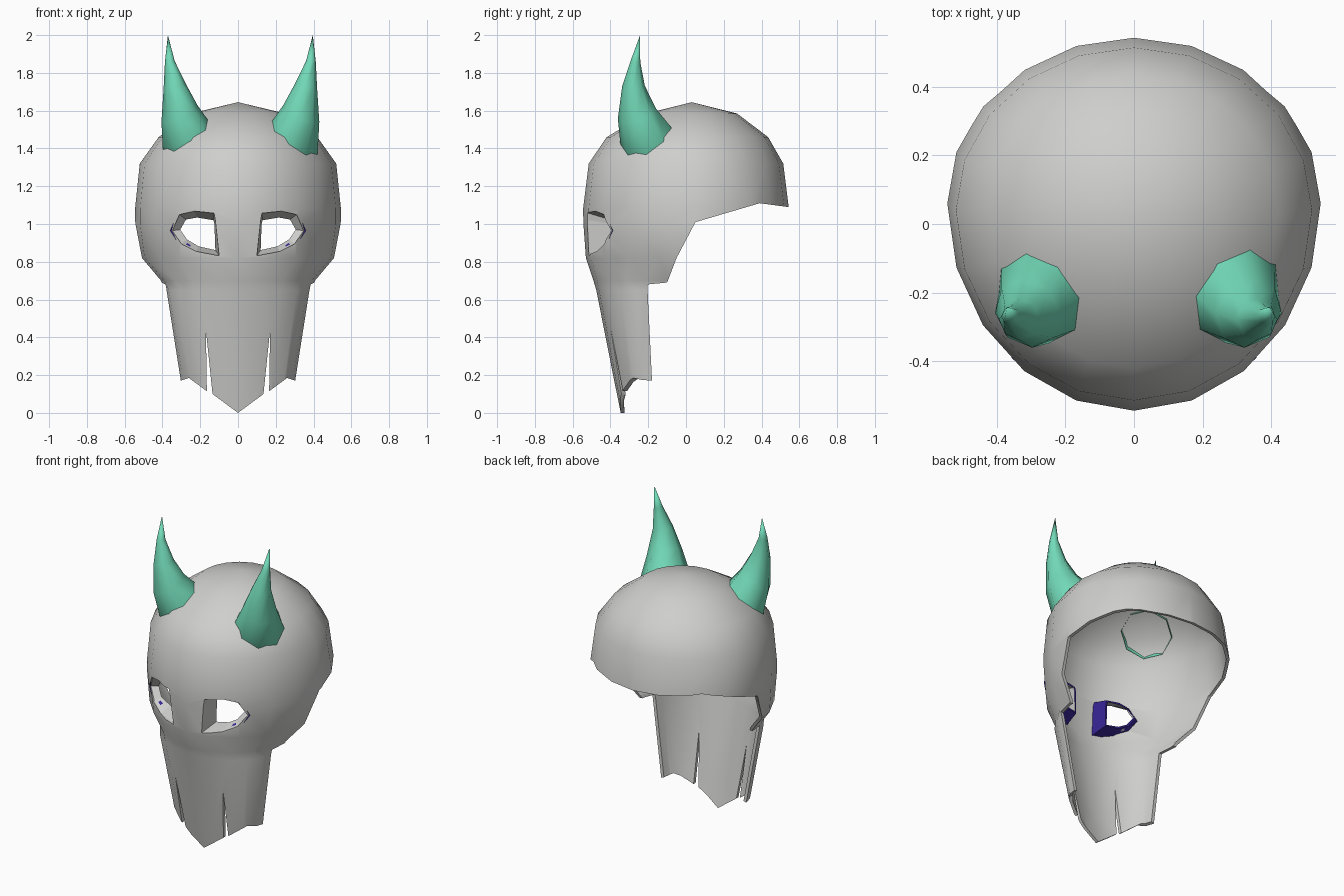
import bpy, bmesh, math
from mathutils import Vector

if "Cube" in bpy.data.objects:
    bpy.data.objects.remove(bpy.data.objects["Cube"])


def material(name, rgb):
    m = bpy.data.materials.new(name)
    m.diffuse_color = (*rgb, 1)
    m.use_nodes = True
    m.node_tree.nodes["Principled BSDF"].inputs["Base Color"].default_value = m.diffuse_color
    return m


BONE = material("bone_grey", (0.62, 0.62, 0.61))
TEAL = material("horn_teal", (0.17, 0.70, 0.48))
PURPLE = material("socket_purple", (0.04, 0.018, 0.30))


def make(name, verts, faces, mats, fix=True):
    mesh = bpy.data.meshes.new(name)
    mesh.from_pydata(verts, [], faces)
    if fix:
        bm = bmesh.new()
        bm.from_mesh(mesh)
        bmesh.ops.recalc_face_normals(bm, faces=bm.faces)
        bm.to_mesh(mesh)
        bm.free()
    for m in mats:
        mesh.materials.append(m)
    ob = bpy.data.objects.new(name, mesh)
    bpy.context.collection.objects.link(ob)
    return ob


def bridge(count, n):
    """Quads joining successive closed rings of n points."""
    return [(r * n + i, r * n + (i + 1) % n, (r + 1) * n + (i + 1) % n, (r + 1) * n + i)
            for r in range(count - 1) for i in range(n)]


def activate(ob):
    bpy.ops.object.select_all(action='DESELECT')
    ob.select_set(True)
    bpy.context.view_layer.objects.active = ob


def smooth(ob, deg):
    activate(ob)
    bpy.ops.object.shade_smooth_by_angle(angle=math.radians(deg))


def prism(name, pts, axis, lo, hi):
    """Extrude a 2D outline along x (pts are y,z) or y (pts are x,z)."""
    put = (lambda p, d: (d, p[0], p[1])) if axis == 'X' else (lambda p, d: (p[0], d, p[1]))
    n = len(pts)
    verts = [put(p, d) for d in (lo, hi) for p in pts]
    ob = make(name, verts, bridge(2, n) + [tuple(range(n)), tuple(range(n, 2 * n))], [BONE])
    ob.hide_render = True
    return ob


def cut(ob, cutter):
    activate(ob)
    mod = ob.modifiers.new("cut", 'BOOLEAN')
    mod.operation, mod.solver, mod.object = 'DIFFERENCE', 'EXACT', cutter
    bpy.ops.object.modifier_apply(modifier=mod.name)
    bpy.data.objects.remove(cutter)


# Mask rows: height, half width, front y, widest y, back y
ROWS = [(1.585, 0.25, -0.21, 0.03, 0.27), (1.46, 0.42, -0.42, 0.03, 0.435),
        (1.32, 0.52, -0.515, 0.04, 0.515), (1.08, 0.545, -0.545, 0.06, 0.545),
        (1.00, 0.545, -0.543, 0.06, 0.54), (0.82, 0.52, -0.53, 0.03, 0.50),
        (0.70, 0.41, -0.49, -0.08, 0.40), (0.65, 0.385, -0.475, -0.17, 0.20),
        (0.17, 0.305, -0.38, -0.17, 0.05), (-0.10, 0.26, -0.325, -0.17, 0.0)]
N = 20
verts = []
for z, a, yf, y0, yb in ROWS:
    for i in range(N):
        t = 2 * math.pi * i / N
        c = math.cos(t)
        verts.append((a * math.sin(t), y0 - c * ((y0 - yf) if c > 0 else (yb - y0)), z))
faces = bridge(len(ROWS), N)
verts.append((0, 0.03, 1.645))
faces += [(len(verts) - 1, (i + 1) % N, i) for i in range(N)]
mask = make("skull_mask", verts, faces, [BONE])
activate(mask)
shell = mask.modifiers.new("shell", 'SOLIDIFY')
shell.thickness, shell.offset = 0.02, -1
bpy.ops.object.modifier_apply(modifier="shell")

# Open back and cheek edge
cut(mask, prism("back_cutter", [(0.8, 1.09), (0.54, 1.09), (0.39, 1.11), (0.05, 1.01),
                                (-0.05, 0.82), (-0.10, 0.69), (-0.205, 0.68),
                                (-0.18, 0.17), (-0.18, -0.3), (0.8, -0.3)], 'X', -1, 1))
# Jagged lower edge with two slits
half = [(0.135, 0.10), (0.17, 0.44), (0.165, 0.115), (0.26, 0.185),
        (0.305, 0.17), (0.6, 0.17), (0.6, -0.3)]
cut(mask, prism("jaw_cutter", [(0, 0.0)] + half + [(-x, z) for x, z in reversed(half)],
                'Y', -0.9, 0.9))

# Eye openings: outline on the face and smaller outline at the inner end
EYE = [(0.10, 0.832), (0.12, 1.02), (0.127, 1.057), (0.23, 1.068), (0.31, 1.05),
       (0.347, 0.965), (0.30, 0.895), (0.22, 0.855)]
EYE_IN = [(0.12, 0.862), (0.125, 1.0), (0.13, 1.02), (0.216, 1.034), (0.275, 1.024),
          (0.306, 0.97), (0.27, 0.918), (0.21, 0.882)]


def front_y(x, z):
    for hi, lo in zip(ROWS, ROWS[1:]):
        if lo[0] <= z <= hi[0]:
            k = (z - lo[0]) / (hi[0] - lo[0])
            a, yf, y0 = (lo[j] + k * (hi[j] - lo[j]) for j in (1, 2, 3))
            return y0 - (y0 - yf) * math.sqrt(1 - (x / a) ** 2)


def grow(pts, d):
    c = Vector((sum(p[0] for p in pts), sum(p[1] for p in pts))) / len(pts)
    return [Vector(p) + (Vector(p) - c).normalized() * d for p in pts]


for side, s in (("right", 1), ("left", -1)):
    cut(mask, prism("eye_cutter", [(s * x, z) for x, z in EYE], 'Y', -0.9, -0.25))
    # Eye socket tube: grey lining, purple outside and inner rim
    start = [front_y(x, z) + 0.012 for x, z in EYE]
    end = [max(-0.392, y + 0.022) for y in start]
    n = len(EYE)
    rings = [(EYE, start), (EYE_IN, end), (grow(EYE_IN, 0.012), end), (grow(EYE, 0.012), start)]
    verts = [(s * p[0], y, p[1]) for pts, ys in rings for p, y in zip(pts, ys)]
    faces = bridge(4, n) + [(3 * n + i, 3 * n + (i + 1) % n, (i + 1) % n, i) for i in range(n)]
    socket = make(side + "_eye_socket", verts, faces, [BONE, PURPLE])
    for f in socket.data.polygons:
        f.material_index = 0 if f.index < n else 1

smooth(mask, 50)

# Horns: centre, direction and radius of each ring, ending in a point
SPINE = [((0.287, -0.20, 1.437), (0.53, -0.43, 0.73), 0.15),
         ((0.30, -0.21, 1.455), (0.53, -0.43, 0.73), 0.15),
         ((0.335, -0.26, 1.585), (0.40, -0.28, 0.87), 0.105),
         ((0.36, -0.278, 1.73), (0.20, -0.03, 1.0), 0.06),
         ((0.386, -0.268, 1.86), (0.10, 0.10, 1.0), 0.026)]
H = 8
for side, s, shift in (("right", 1, 0.0), ("left", -1, 0.025)):
    verts = []
    for c, d, r in SPINE:
        d = Vector(d).normalized()
        u = Vector((0, 1, 0)).cross(d).normalized()
        v = d.cross(u)
        for i in range(H):
            t = 2 * math.pi * i / H
            p = Vector(c) + r * (math.cos(t) * u + math.sin(t) * v)
            verts.append((s * p.x + shift, p.y, p.z))
    verts.append((s * 0.396 + shift, -0.243, 2.0))
    k = (len(SPINE) - 1) * H
    faces = bridge(len(SPINE), H) + [(k + i, k + (i + 1) % H, len(verts) - 1) for i in range(H)]
    smooth(make(side + "_horn", verts, faces, [TEAL]), 60)
